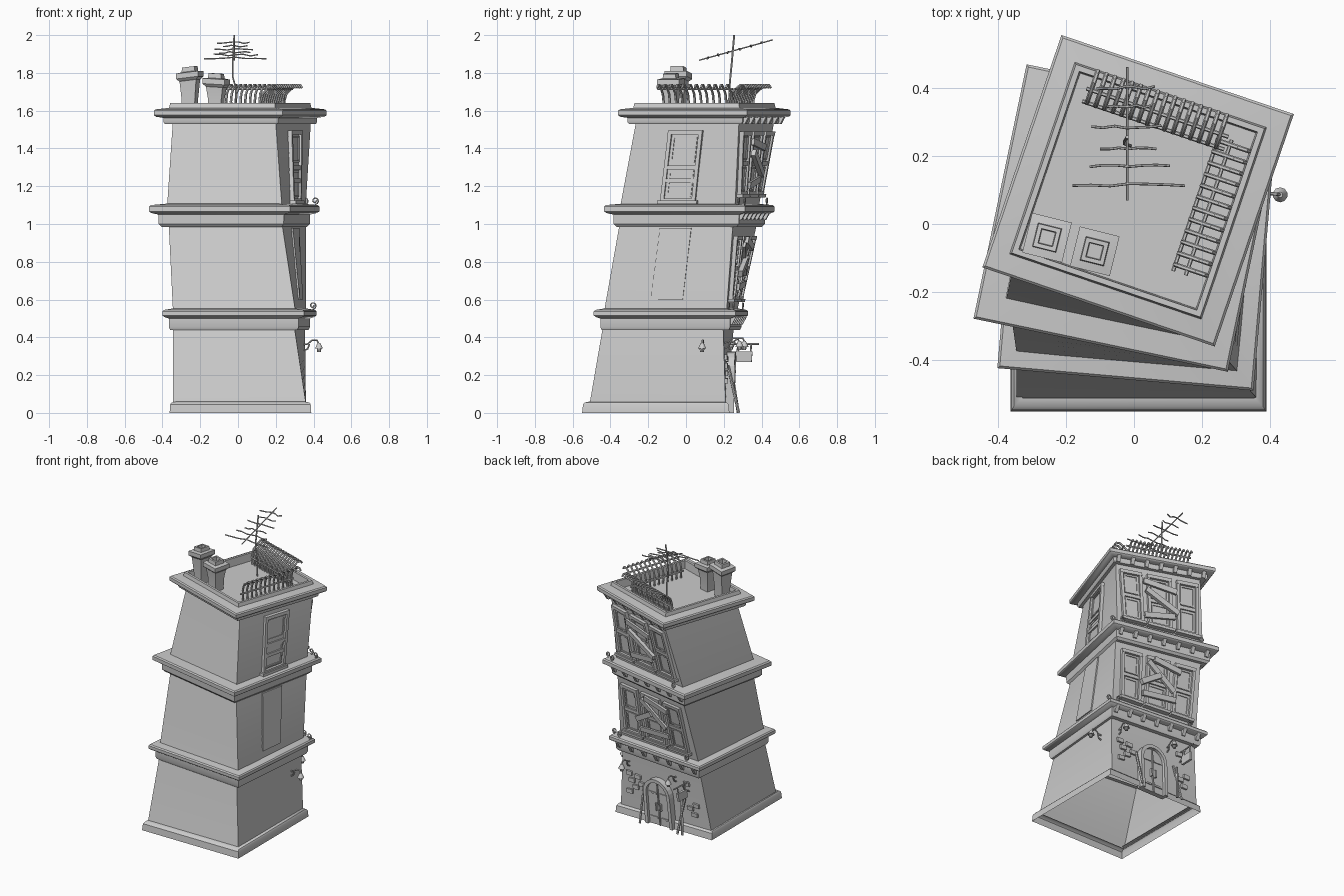
import bpy, bmesh, math, random
from mathutils import Vector, Matrix

random.seed(4)
cube = bpy.data.objects.get("Cube")
if cube:
    bpy.data.objects.remove(cube, do_unlink=True)

stone = bpy.data.materials.new("plain grey")
stone.use_nodes = True
GREY = (0.6, 0.6, 0.6, 1)
stone.diffuse_color = GREY
stone.node_tree.nodes["Principled BSDF"].inputs["Base Color"].default_value = GREY
UP = Vector((0, 0, 1))


def finish(name, bm):
    mesh = bpy.data.meshes.new(name)
    bm.to_mesh(mesh)
    bm.free()
    mesh.materials.append(stone)
    ob = bpy.data.objects.new(name, mesh)
    bpy.context.collection.objects.link(ob)
    return ob


def frame(x, y, degrees):
    return Matrix.Translation((x, y, 0)) @ Matrix.Rotation(math.radians(degrees), 4, 'Z')


def ring(place, hx, z, hy=None, tilt=0):
    hy = hy or hx
    return [place @ Vector((x, y, z + tilt * x))
            for x, y in ((-hx, -hy), (hx, -hy), (hx, hy), (-hx, hy))]


def loft(name, rings, cap=False):
    bm = bmesh.new()
    rows = [[bm.verts.new(p) for p in r] for r in rings]
    for a, b in zip(rows, rows[1:]):
        for i in range(4):
            j = (i + 1) % 4
            bm.faces.new((a[i], a[j], b[j], b[i]))
    if cap:
        bm.faces.new(rows[-1])
    return finish(name, bm)


def prisms(name, pairs):
    """Closed prisms, each from a back outline and a front outline."""
    bm = bmesh.new()
    for lo, hi in pairs:
        a, b = [bm.verts.new(p) for p in lo], [bm.verts.new(p) for p in hi]
        bm.faces.new(a[::-1])
        bm.faces.new(b)
        for i in range(len(a)):
            j = (i + 1) % len(a)
            bm.faces.new((a[i], a[j], b[j], b[i]))
    bmesh.ops.recalc_face_normals(bm, faces=bm.faces)
    return finish(name, bm)


def tubes(name, paths, radius, sides=1):
    cu = bpy.data.curves.new(name, 'CURVE')
    cu.dimensions = '3D'
    cu.bevel_depth, cu.bevel_resolution, cu.use_fill_caps = radius, sides, True
    for path in paths:
        sp = cu.splines.new('POLY')
        sp.points.add(len(path) - 1)
        for pt, co in zip(sp.points, path):
            pt.co = (*co, 1)
    cu.materials.append(stone)
    ob = bpy.data.objects.new(name, cu)
    bpy.context.collection.objects.link(ob)
    bpy.ops.object.select_all(action='DESELECT')
    ob.select_set(True)
    bpy.context.view_layer.objects.active = ob
    bpy.ops.object.convert(target='MESH')


# Twisting storey walls
storeys = [
    (ring(frame(.0075, -.15, 0), .352, .05, .36), ring(frame(.005, -.094, -5), .323, .45, .32)),
    (ring(frame(.0075, -.08, -5), .325, .545), ring(frame(-.003, .01, -11.8), .307, .99)),
    (ring(frame(-.008, .02, -11.8), .31, 1.1), ring(frame(.02, .10, -18.8), .288, 1.535)),
]
for label, (lo, hi) in zip(("ground", "middle", "upper"), storeys):
    loft(label + "_storey_walls",
         [[a.lerp(b, k / 10) for a, b in zip(lo, hi)] for k in range(11)])

# Plinth, cornices and the roof with its parapet
base = frame(.013, -.16, 0)
loft("plinth", [ring(base, .375, 0, .39), ring(base, .372, .045, .385),
                ring(base, .365, .055, .375), ring(base, .34, .06, .35)])
ledges = [frame(.0075, -.08, -5), frame(-.02, .0175, -11.8), frame(.012, .0975, -18.8)]
profiles = [
    [(.31, .44), (.338, .44), (.345, .455), (.345, .5), (.368, .508), (.377, .516),
     (.377, .537), (.37, .545), (.315, .555)],
    [(.30, .985), (.325, .985), (.338, 1.0), (.34, 1.05), (.37, 1.058), (.381, 1.066),
     (.381, 1.092), (.374, 1.1), (.30, 1.108)],
    [(.275, 1.53), (.315, 1.53), (.321, 1.54), (.321, 1.562), (.352, 1.568), (.36, 1.576),
     (.36, 1.6), (.353, 1.607), (.297, 1.615), (.292, 1.64), (.276, 1.64), (.272, 1.585)],
]
for label, place, prof in zip(("lower_cornice", "middle_cornice", "roof_parapet"), ledges, profiles):
    loft(label, [ring(place, h, z) for h, z in prof], cap=label == "roof_parapet")

# Corbels under the rear ledges
for label, place, h, z in zip(("lower", "middle", "upper"), ledges, (.345, .34, .321), (.508, 1.06, 1.57)):
    blocks = []
    for k in range(7):
        x = (k / 3 - 1) * (h - .03)
        blocks.append([[place @ Vector((x + a, h + b, z - c)) for a, b in
                        ((-.012, -.01), (.012, -.01), (.012, d), (-.012, d))]
                       for c, d in ((.04, .008), (0, .03))])
    prisms(label + "_corbels", blocks)


# Pieces laid on a wall: s runs along it from its middle, t goes up, d goes out
def on_wall(storey, side, s, t, d):
    lo, hi = storeys[storey]
    i, j = side, (side + 1) % 4
    v = t / (hi[0].z - lo[0].z)
    a, b = lo[i].lerp(hi[i], v), lo[j].lerp(hi[j], v)
    out = (b - a).cross(UP).normalized()
    return (a + b) / 2 + (b - a).normalized() * s + out * d


def slab(storey, side, outline, d0, d1):
    return [[on_wall(storey, side, s, t, d) for s, t in outline] for d in (d0, d1)]


def plank(storey, side, s, t, length, width, degrees=0, d0=-.01, d1=.02):
    c, n = math.cos(math.radians(degrees)), math.sin(math.radians(degrees))
    pts = [(-length, -width), (length, -width), (length, width), (-length, width)]
    return slab(storey, side, [(s + (x * c - y * n) / 2, t + (x * n + y * c) / 2) for x, y in pts], d0, d1)


def window(storey, side, s, t0, t1, width, rails=(.5,)):
    mid, tall = (t0 + t1) / 2, t1 - t0
    bars = [plank(storey, side, s + e * (width / 2 - .01), mid, .02, tall, 0, -.02, .022) for e in (-1, 1)]
    bars += [plank(storey, side, s, t, width, .022, 0, -.02, .024) for t in (t0 + .01, t1 - .01)]
    bars += [plank(storey, side, s, t0 + r * tall, width - .03, .022, 0, -.02, .018) for r in rails]
    bars.append(plank(storey, side, s, t0, width + .025, .018, 0, -.02, .034))
    bars.append(plank(storey, side, s, mid, width - .03, tall - .03, 0, -.02, .006))
    # inner sashes of the upper and lower panes
    for q in (.26, .74):
        for e in (-1, 1):
            bars.append(plank(storey, side, s + e * (width / 2 - .032), t0 + q * tall, .01, tall * .36, 0, -.02, .013))
            bars.append(plank(storey, side, s, t0 + (q + e * .17) * tall, width - .06, .01, 0, -.02, .013))
    return bars


REAR, SIDE = 2, 1
for label, st in (("middle", 1), ("upper", 2)):
    parts = []
    for s, w in ((-.195, .15), (0, .17), (.195, .15)):
        parts += window(st, REAR, s, .05, .39, w, (.5,))
    prisms(label + "_rear_windows", parts)
prisms("upper_side_window", window(2, SIDE, 0, .015, .395, .19, (.48, .3)))
prisms("middle_side_panel", [plank(1, SIDE, 0, .245, .17, .38, 0, -.01, .009)])

# Boards nailed across the rear windows
prisms("middle_boards", [plank(1, REAR, s, t, l, .035, a, .02, d) for s, t, l, a, d in
                         ((.02, .27, .25, -38, .036), (-.06, .23, .16, 30, .046),
                          (.01, .13, .25, 4, .036), (.06, .35, .2, -12, .04))])
prisms("upper_boards", [plank(2, REAR, s, t, l, .035, a, .02, d) for s, t, l, a, d in
                        ((.0, .32, .23, -8, .036), (.01, .22, .25, -28, .044), (-.01, .12, .22, 9, .036))])


# Arched double door
def arch(radius, n=12):
    return [(-.03 + radius * math.cos(math.pi * k / n), .17 + radius * math.sin(math.pi * k / n))
            for k in range(n + 1)]


def door_outline(radius):
    return [(-.03 - radius, -.05), (-.03 + radius, -.05)] + arch(radius)


inner, outer = door_outline(.082), door_outline(.105)
inner, outer = inner[1:] + inner[:1], outer[1:] + outer[:1]
prisms("door_surround", [slab(0, REAR, [inner[k], outer[k], outer[k + 1], inner[k + 1]], -.01, .045)
                         for k in range(len(inner) - 1)])
prisms("door_leaves", [slab(0, REAR, door_outline(.082), -.01, .024)])
prisms("door_trim", [plank(0, REAR, -.03, .1, .008, .3, 0, .02, .032)]
       + [plank(0, REAR, -.03 + e * .016, .08, .01, .05, 0, .02, .04) for e in (-1, 1)]
       + [plank(0, REAR, -.03 + e * .042, t, .06, .012, 0, .02, .03) for e in (-1, 1) for t in (0, .17)])

# Exposed bricks beside the door
prisms("exposed_bricks", [plank(0, REAR, s, t, .045, .028, a, -.01, .014) for s, t, a in
                          ((-.25, .2, 3), (-.2, .235, -4), (-.27, .245, 0), (-.22, .16, 5), (-.17, .19, 0),
                           (-.27, .12, 4), (.21, .13, 3), (.26, .16, -3), (.24, .09, 0), (.2, .3, 4))])

# Leaning poles
tubes("leaning_poles", [[on_wall(0, REAR, s, -.05, .07), on_wall(0, REAR, s + e, .2, .012)]
                        for s, e in ((-.16, .01), (.13, .05), (.17, -.02))], .008)


# Wall lamps on curled brackets
def lamp(name, side, s, t):
    def at(d, z):
        return on_wall(0, side, s, t + z, d)
    tubes(name + "_bracket", [[at(-.01, 0), at(.02, .005), at(.045, .025), at(.07, .025), at(.08, .005)],
                              [at(.0, -.03), at(.02, -.02), at(.03, .005)]], .005)
    bm = bmesh.new()
    for r1, r2, h, dz in ((.022, .008, .03, -.005), (.011, .013, .022, -.026)):
        bmesh.ops.create_cone(bm, cap_ends=True, segments=10, radius1=r1, radius2=r2, depth=h,
                              matrix=Matrix.Translation(at(.08, dz)))
    finish(name, bm)


lamp("side_lamp", SIDE, .22, .31)
lamp("rear_lamp_left", REAR, -.27, .32)
lamp("rear_lamp_right", REAR, .11, .32)

# Hanging sign
tubes("sign_bracket", [[on_wall(0, REAR, .21, t, d) for t, d in path] for path in
                       (((.315, -.01), (.315, .15)), ((.25, 0), (.27, .04), (.315, .06)),
                        ((.315, .04), (.275, .04)), ((.315, .11), (.275, .11)))], .005)
prisms("sign_board", [slab(0, REAR, [(.202, t0), (.218, t0), (.218, t0 + .055), (.202, t0 + .055)], .03, .12)
                      for t0 in (.22,)])

# Iron scrolls on the ledges
scrolls = []
for place, h, z in ((ledges[0], .36, .548), (ledges[1], .365, 1.103)):
    for x, y in ((h, h - .02), (h - .06, h), (.1 - h, h)):
        scrolls.append([place @ Vector((x + r * math.cos(a), y, z + .02 + r * math.sin(a)))
                        for a, r in ((k * .7 - 1.6, .02 - k * .0012) for k in range(13))])
tubes("ledge_scrolls", scrolls, .004)

# Curved iron railing on two sides of the roof
roof = ledges[2]
hook = [(-.045, 1.58), (-.05, 1.65), (-.038, 1.69), (-.01, 1.715), (.015, 1.735), (.04, 1.735), (.05, 1.72)]
rear_row = [-.225 + .4 * k / 15 for k in range(16)]
side_row = [.215 - .385 * k / 11 for k in range(12)]
tubes("rear_railing", [[roof @ Vector((x, .245 + o, z)) for o, z in hook] for x in rear_row], .007)
tubes("side_railing", [[roof @ Vector((.222 + o, y, z)) for o, z in hook] for y in side_row], .007)
tubes("railing_bars", [[roof @ Vector(p) for p in pair] for pair in
                       (((-.24, .235, 1.715), (.2, .235, 1.715)), ((.212, .23, 1.715), (.212, -.19, 1.715)),
                        ((-.24, .196, 1.63), (.2, .196, 1.63)), ((.173, .23, 1.63), (.173, -.19, 1.63)))], .006)

# Chimneys
for label, x, y, up, tilt in (("left", -.255, -.04, .035, .12), ("right", -.115, -.08, 0, -.06)):
    place = frame(x, y, -14)
    steps = [(.034, 1.58, 0), (.036, 1.66, 0), (.045, 1.725 + up, tilt), (.056, 1.735 + up, tilt),
             (.06, 1.74 + up, tilt), (.06, 1.768 + up, tilt), (.036, 1.772 + up, tilt),
             (.034, 1.797 + up, tilt), (.022, 1.797 + up, tilt), (.02, 1.765 + up, tilt)]
    loft(label + "_chimney", [ring(place, h, z, tilt=k) for h, z, k in steps], cap=True)

# Crooked aerial
tubes("aerial_mast", [[(-.01, .23, 1.58), (-.012, .23, 1.72), (-.028, .235, 1.78),
                       (-.028, .242, 1.85), (-.02, .255, 2.0)]], .005)
boom = [Vector((-.02, .07, 1.867)), Vector((-.02, .46, 1.975))]
bars = [boom]
for y, left, right in ((.115, -.18, .15), (.17, -.13, .105), (.22, -.1, .065), (.285, -.125, .08),
                       (.345, -.08, .05), (.4, -.11, .06)):
    z = 1.867 + (y - .07) * .277
    bars.append([(left + (right - left) * k / 6, y + random.uniform(-.004, .004),
                  z + random.uniform(-.006, .006)) for k in range(7)])
tubes("aerial_bars", bars, .004)

# Smooth shading with crisp edges
for ob in bpy.context.scene.objects:
    if ob.type == 'MESH':
        bpy.ops.object.select_all(action='DESELECT')
        ob.select_set(True)
        bpy.context.view_layer.objects.active = ob
        bpy.ops.object.shade_smooth_by_angle(angle=math.radians(35))
